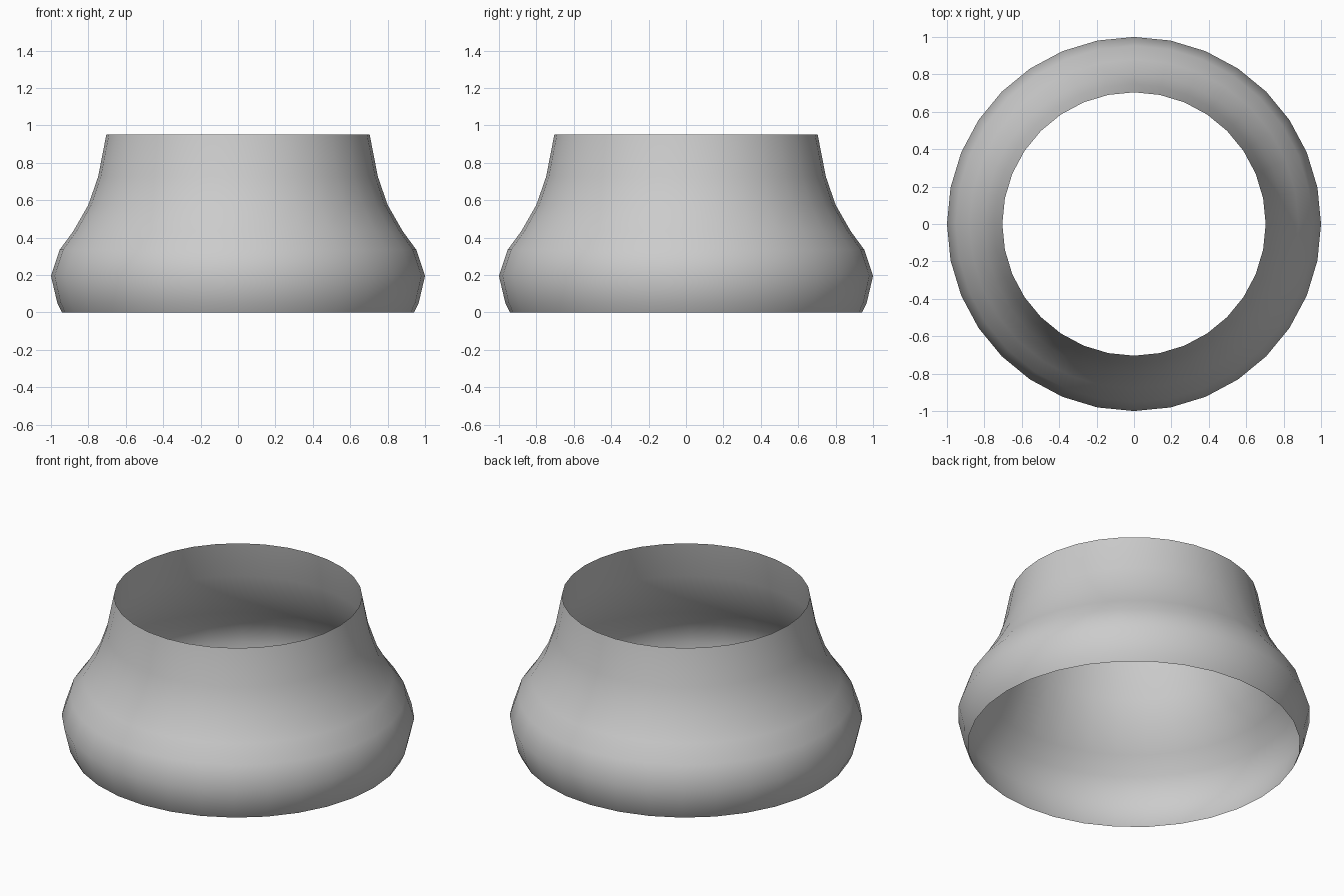
import bpy
import bmesh
from math import cos, sin, tau

cube = bpy.data.objects.get("Cube")
if cube:
    bpy.data.objects.remove(cube, do_unlink=True)

SIDES = 32
# Radius and height, from the open foot to the open rim
PROFILE = [(0.942, 0), (0.966, 0.05), (1, 0.195), (0.953, 0.335),
           (0.88, 0.435), (0.80, 0.575), (0.748, 0.725), (0.704, 0.95)]

# Plain grey shell material
grey = bpy.data.materials.new("plain grey")
grey.use_nodes = True
colour = (0.6, 0.6, 0.6, 1)
grey.diffuse_color = colour
grey.node_tree.nodes["Principled BSDF"].inputs["Base Color"].default_value = colour

# Open, single-walled flared collar turned around z
bm = bmesh.new()
rings = [[bm.verts.new((r * cos(tau * i / SIDES), r * sin(tau * i / SIDES), z))
          for i in range(SIDES)] for r, z in PROFILE]
for low, high in zip(rings, rings[1:]):
    for i in range(SIDES):
        j = (i + 1) % SIDES
        bm.faces.new((low[i], low[j], high[j], high[i])).smooth = True

mesh = bpy.data.meshes.new("flared_collar")
bm.to_mesh(mesh)
bm.free()
mesh.materials.append(grey)
collar = bpy.data.objects.new("flared_collar", mesh)
bpy.context.collection.objects.link(collar)
